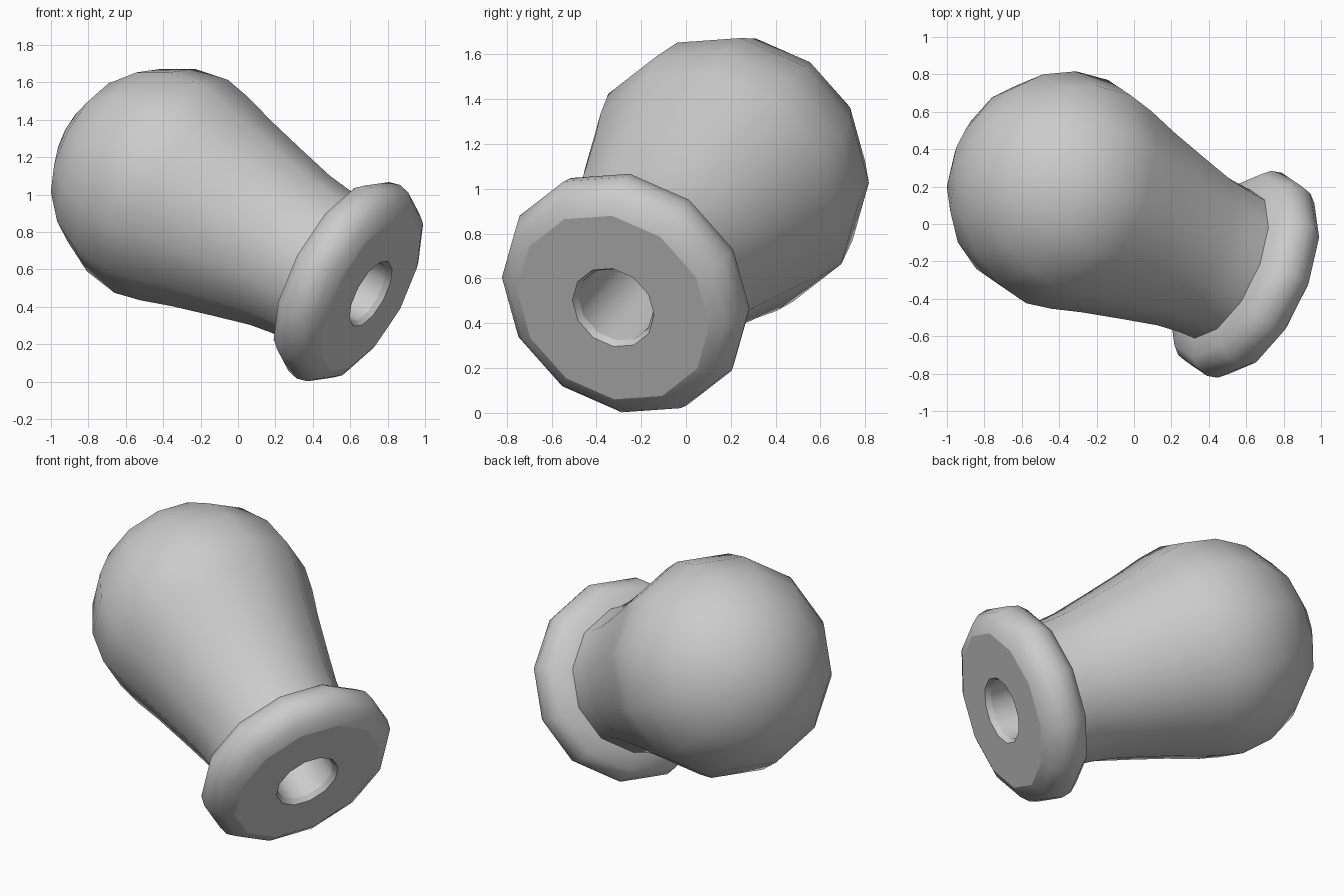
import bpy, bmesh
from math import sin, cos, pi
from mathutils import Matrix, Vector

if "Cube" in bpy.data.objects:
    bpy.data.objects.remove(bpy.data.objects["Cube"])

SIDES = 12

# Tilted frame: local z runs from the base face to the rounded tip
axis = Vector((-0.814, 0.38, 0.438)).normalized()
u = Vector((0.47, -0.01, 0.883))
u = (u - axis * u.dot(axis)).normalized()
v = axis.cross(u)
frame = Matrix((u, v, axis)).transposed().to_4x4()
frame.translation = (0.71, -0.325, 0.47)


def lathe(name, profile, sharp):
    """Revolve (radius, height) points; profile indices in sharp become creases."""
    bm = bmesh.new()
    rings = []
    for r, h in profile:
        if r == 0:
            rings.append([bm.verts.new((0, 0, h))] * SIDES)
        else:
            rings.append([bm.verts.new((r * cos(2 * pi * k / SIDES), r * sin(2 * pi * k / SIDES), h))
                          for k in range(SIDES)])
    for a, b in zip(rings, rings[1:]):
        for k in range(SIDES):
            n = (k + 1) % SIDES
            corners = list(dict.fromkeys((a[k], a[n], b[n], b[k])))
            bm.faces.new(corners).smooth = True
    for i in sharp:
        for k in range(SIDES):
            bm.edges.get((rings[i][k], rings[i][(k + 1) % SIDES])).smooth = False
    bm.normal_update()
    bmesh.ops.recalc_face_normals(bm, faces=bm.faces)
    bm.transform(frame)
    me = bpy.data.meshes.new(name)
    bm.to_mesh(me)
    bm.free()
    ob = bpy.data.objects.new(name, me)
    bpy.context.collection.objects.link(ob)
    return ob


# Blind screw hole with a small chamfer at its mouth
hole = [(0, 0.9), (0.18, 0.9), (0.18, 0.03), (0.197, 0)]
# Flat base face and rounded flange
flange = [(0.464, 0), (0.53, 0.032), (0.572, 0.085), (0.587, 0.147),
          (0.572, 0.21), (0.53, 0.262), (0.43, 0.294)]
# Flared neck
neck = [(0.435, 0.40), (0.452, 0.53), (0.502, 0.74), (0.562, 0.98), (0.615, 1.16)]
# Ball end, radius 0.645 about height 1.31
ball = [(0.645 * cos(a * pi / 180), 1.31 + 0.645 * sin(a * pi / 180)) for a in (0, 18, 36, 54, 72)]

lathe("pull_knob", hole + flange + neck + ball + [(0, 1.955)], sharp=(1, 2, 3, 4, 10))
